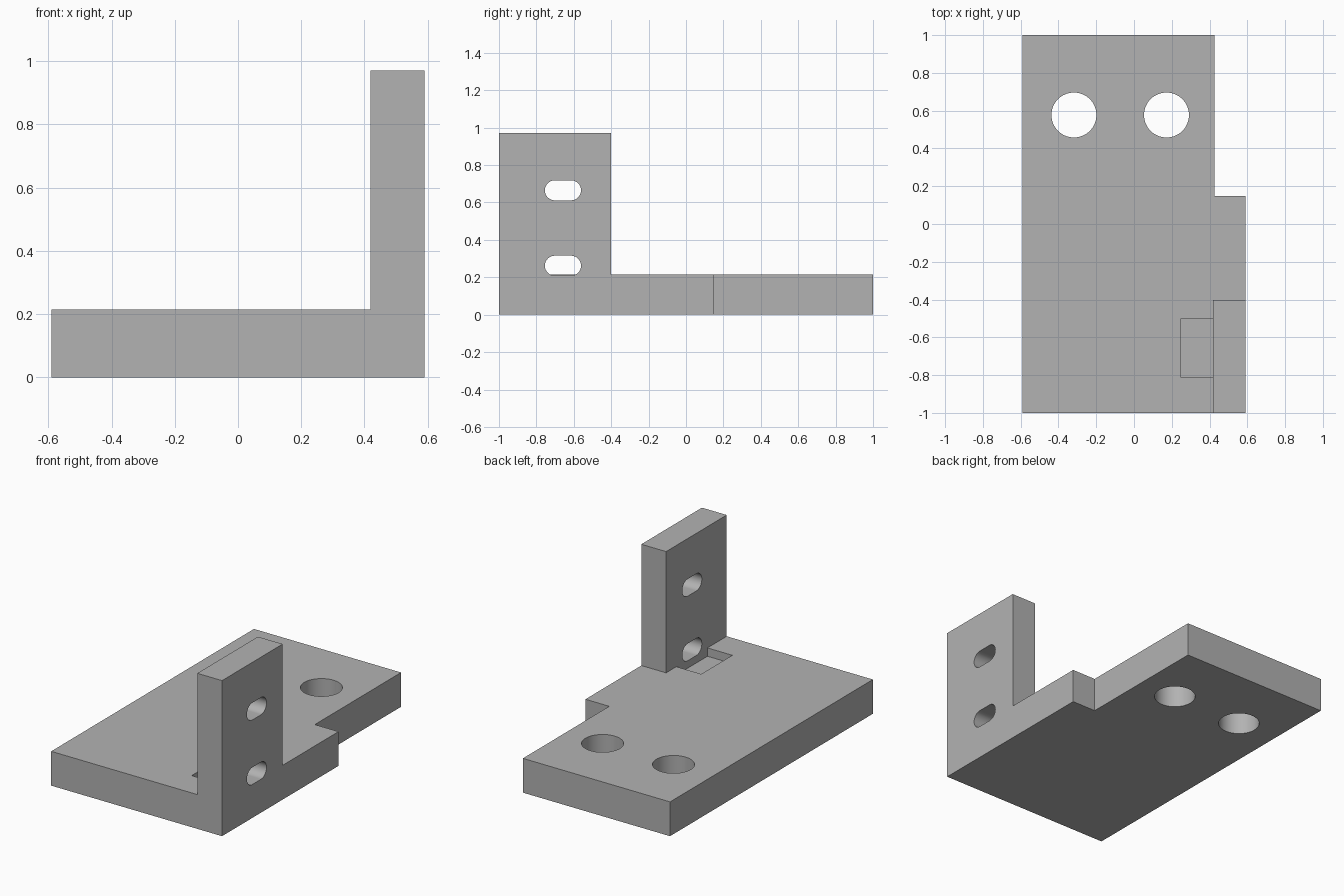
import bpy, bmesh, math
from mathutils import Vector

if "Cube" in bpy.data.objects:
    bpy.data.objects.remove(bpy.data.objects["Cube"])

grey = bpy.data.materials.new("plain_grey")
grey.diffuse_color = (0.448, 0.448, 0.448, 1)
grey.use_nodes = True
grey.node_tree.nodes["Principled BSDF"].inputs["Base Color"].default_value = grey.diffuse_color


def prism(name, profile, direction):
    """Extrude a closed planar outline of 3D points along a direction."""
    bm = bmesh.new()
    face = bm.faces.new([bm.verts.new(p) for p in profile])
    ext = bmesh.ops.extrude_face_region(bm, geom=[face])["geom"]
    verts = [g for g in ext if isinstance(g, bmesh.types.BMVert)]
    bmesh.ops.translate(bm, verts=verts, vec=Vector(direction))
    bmesh.ops.recalc_face_normals(bm, faces=bm.faces)
    mesh = bpy.data.meshes.new(name)
    bm.to_mesh(mesh)
    bm.free()
    mesh.materials.append(grey)
    obj = bpy.data.objects.new(name, mesh)
    bpy.context.collection.objects.link(obj)
    return obj


def combine(target, tool, operation):
    """Apply a boolean and discard the tool."""
    mod = target.modifiers.new(operation, 'BOOLEAN')
    mod.operation, mod.solver, mod.object = operation, 'EXACT', tool
    bpy.context.view_layer.objects.active = target
    bpy.ops.object.modifier_apply(modifier=mod.name)
    bpy.data.objects.remove(tool)


def rounded(cu, cv, r, half=0.0, n=32):
    """Circle, or slot when half (straight half length along u) is set."""
    pts = []
    for side, start in ((1, -math.pi / 2), (-1, math.pi / 2)):
        steps = n + 1 if half else n
        for i in range(steps):
            a = start + math.pi * i / n
            pts.append((cu + side * half + r * math.cos(a), cv + r * math.sin(a)))
    return pts


BASE_Z, TOP_Z = 0.214, 0.971
IN_X, OUT_X = 0.419, 0.59

# Base plate with the stepped rear corner
outline = [(-0.59, -1), (OUT_X, -1), (OUT_X, 0.149), (0.426, 0.149), (0.426, 1), (-0.59, 1)]
bracket = prism("bracket", [(x, y, 0) for x, y in outline], (0, 0, BASE_Z))

# Upright plate, flush with the base's outer faces
upright = [(IN_X, -1), (OUT_X, -1), (OUT_X, -0.402), (IN_X, -0.402)]
combine(bracket, prism("upright", [(x, y, 0) for x, y in upright], (0, 0, TOP_Z)), 'UNION')

# Shallow pocket in front of the lower slot
pocket = [(0.247, -0.81), (IN_X, -0.81), (IN_X, -0.503), (0.247, -0.503)]
combine(bracket, prism("pocket_cutter", [(x, y, BASE_Z - 0.052) for x, y in pocket], (0, 0, 0.3)), 'DIFFERENCE')

# Round mounting holes through the base
for cx in (-0.318, 0.172):
    hole = [(x, y, -0.1) for x, y in rounded(cx, 0.577, 0.119)]
    combine(bracket, prism("hole_cutter", hole, (0, 0, 0.5)), 'DIFFERENCE')

# Horizontal slots through the upright
for cz in (0.262, 0.665):
    slot = [(IN_X - 0.1, y, z) for y, z in rounded(-0.658, cz, 0.0535, 0.043)]
    combine(bracket, prism("slot_cutter", slot, (0.4, 0, 0)), 'DIFFERENCE')

# Merge coplanar leftovers, then smooth the hole walls only
bm = bmesh.new()
bm.from_mesh(bracket.data)
bmesh.ops.remove_doubles(bm, verts=bm.verts, dist=1e-5)
bmesh.ops.dissolve_limit(bm, angle_limit=0.01, verts=bm.verts, edges=bm.edges)
bm.to_mesh(bracket.data)
bm.free()
bracket.select_set(True)
bpy.context.view_layer.objects.active = bracket
bpy.ops.object.shade_smooth_by_angle(angle=math.radians(30))
